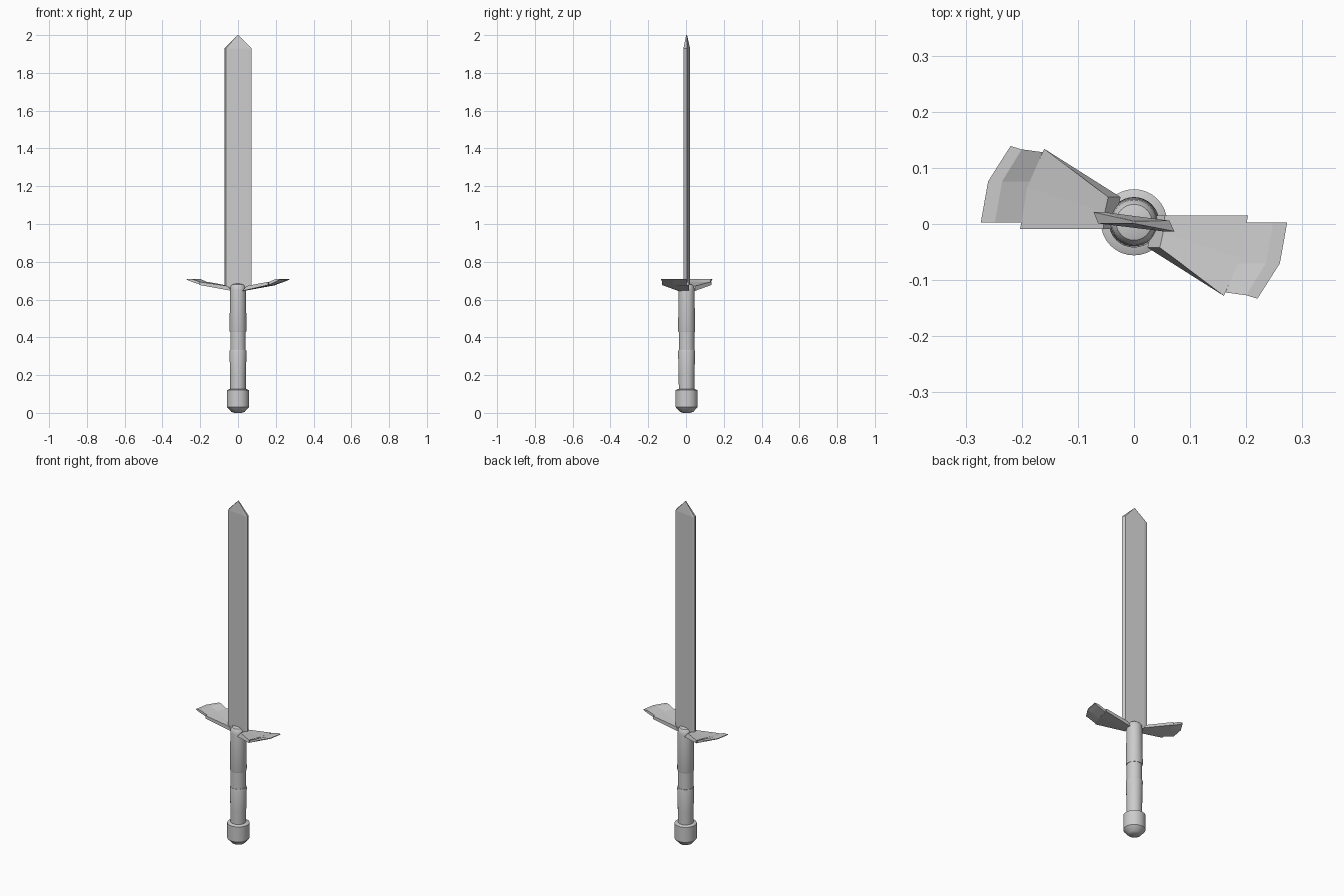
import bpy, bmesh, math

if "Cube" in bpy.data.objects:
    bpy.data.objects.remove(bpy.data.objects["Cube"])

CY = 0.003  # y of the sword's axis


def add_object(name, verts, faces, smooth=None):
    me = bpy.data.meshes.new(name)
    me.from_pydata(verts, [], faces)
    bm = bmesh.new()
    bm.from_mesh(me)
    bmesh.ops.recalc_face_normals(bm, faces=bm.faces)
    bm.to_mesh(me)
    bm.free()
    ob = bpy.data.objects.new(name, me)
    bpy.context.collection.objects.link(ob)
    if smooth:
        bpy.ops.object.select_all(action='DESELECT')
        ob.select_set(True)
        bpy.context.view_layer.objects.active = ob
        bpy.ops.object.shade_smooth_by_angle(angle=math.radians(smooth))
    return ob


def loft(name, rings, smooth=None):
    """Skin a list of equally sized closed rings and cap both ends."""
    n = len(rings[0])
    verts = [p for r in rings for p in r]
    faces = [(k * n + i, k * n + (i + 1) % n, (k + 1) * n + (i + 1) % n, (k + 1) * n + i)
             for k in range(len(rings) - 1) for i in range(n)]
    faces += [tuple(range(n)), tuple(range(len(verts) - n, len(verts)))]
    return add_object(name, verts, faces, smooth)


def lathe(name, profile, n=32):
    rings = [[(r * math.cos(2 * math.pi * i / n), CY + r * math.sin(2 * math.pi * i / n), z)
              for i in range(n)] for r, z in profile]
    return loft(name, rings, 30)


# Grip sections and pommel
lathe("pommel", [(0.02, 0.0), (0.036, 0.006), (0.059, 0.032), (0.059, 0.12), (0.045, 0.126)])
lathe("lower_grip", [(0.041, 0.12), (0.042, 0.2), (0.045, 0.325), (0.043, 0.332)])
lathe("middle_grip", [(0.041, 0.328), (0.041, 0.432)])
lathe("upper_grip", [(0.043, 0.428), (0.045, 0.435), (0.042, 0.65), (0.04, 0.668),
                     (0.032, 0.679), (0.015, 0.684)])

# Blade: thin slightly turned section with bevelled edges, wedge tip
section = [(-0.072, 0.019), (-0.058, 0.019), (0.062, 0.001),
           (0.072, -0.018), (0.058, -0.019), (-0.062, -0.001)]
section = [(-0.072, 0.018), (-0.055, 0.0185), (0.063, 0.003),
           (0.072, -0.016), (0.055, -0.0165), (-0.064, -0.002)]
rings = [[(x, CY + y, z) for x, y in section] for z in (0.66, 1.93)]
rings.append([(x * 0.03, CY + y * 0.03 + (0.002 if i < 3 else -0.002), 2.0)
              for i, (x, y) in enumerate(section)])
loft("blade", rings)


def wing(name, stations, sign):
    """Slab from stations of (plan points, top z, bottom z, shift of the underside)."""
    rings = []
    for pts, top, bottom, dx in stations:
        ring = [(sign * x, CY + sign * (y - CY), top) for x, y in pts]
        ring += [(sign * (x + dx), CY + sign * (y - CY), bottom) for x, y in reversed(pts)]
        rings.append(ring)
    loft(name, rings)


# Guard: an inner fan and an upturned rim on each side, turned half round
inner = [([(0.055, 0.015), (0.052, -0.015), (0.046, -0.042)], 0.672, 0.646, -0.022),
         ([(0.203, 0.015), (0.19, -0.06), (0.16, -0.128)], 0.694, 0.677, 0.0)]
outer = [([(0.195, 0.003), (0.185, -0.07), (0.163, -0.122)], 0.692, 0.677, 0.0),
         ([(0.225, 0.003), (0.212, -0.07), (0.182, -0.125)], 0.71, 0.688, 0.0),
         ([(0.273, 0.003), (0.26, -0.07), (0.22, -0.133)], 0.71, 0.706, 0.0)]
outer[1] = ([(0.248, 0.003), (0.235, -0.07), (0.2, -0.127)], 0.71, 0.695, 0.0)
for side, sign in (("right", 1), ("left", -1)):
    wing(f"guard_fan_{side}", inner, sign)
    wing(f"guard_rim_{side}", outer, sign)
